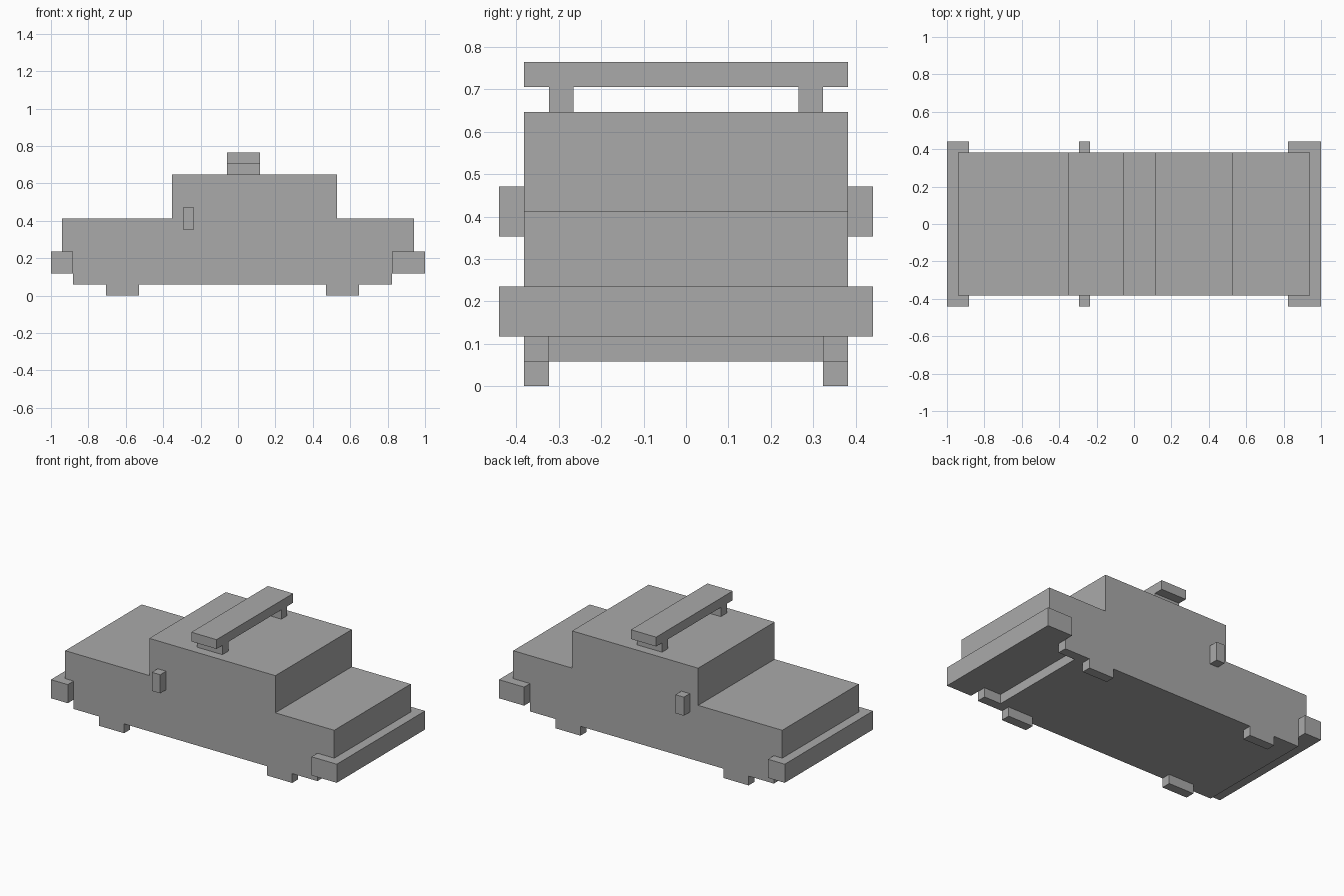
import bpy
import bmesh
from mathutils import Vector

U = 1 / 17          # one block unit
HALF = 6.5          # half width of the body in units

old = bpy.data.objects.get("Cube")
if old:
    bpy.data.objects.remove(old, do_unlink=True)

grey = bpy.data.materials.new("plain grey")
grey.use_nodes = True
colour = (0.4, 0.4, 0.4, 1)
grey.diffuse_color = colour
grey.node_tree.nodes["Principled BSDF"].inputs["Base Color"].default_value = colour


def extrude(name, profile, y0, y1):
    """Sweep an (x, z) outline from y0 to y1, all in block units."""
    bm = bmesh.new()
    face = bm.faces.new([bm.verts.new(Vector((x, y0, z)) * U) for x, z in profile])
    result = bmesh.ops.extrude_face_region(bm, geom=[face])
    verts = [g for g in result["geom"] if isinstance(g, bmesh.types.BMVert)]
    bmesh.ops.translate(bm, verts=verts, vec=(0, (y1 - y0) * U, 0))
    bmesh.ops.recalc_face_normals(bm, faces=bm.faces)
    mesh = bpy.data.meshes.new(name)
    bm.to_mesh(mesh)
    bm.free()
    mesh.materials.append(grey)
    obj = bpy.data.objects.new(name, mesh)
    bpy.context.collection.objects.link(obj)
    return obj


def block(name, x0, x1, y0, y1, z0, z1):
    return extrude(name, [(x0, z0), (x1, z0), (x1, z1), (x0, z1)], y0, y1)


def pair(name, x0, x1, y0, y1, z0, z1):
    """One block on each side of the car."""
    block("left_" + name, x0, x1, y0, y1, z0, z1)
    block("right_" + name, x0, x1, -y1, -y0, z0, z1)


# Body and cabin, with a recess under the nose
extrude("body", [(-15, 1), (12, 1), (12, 2), (14, 2), (14, 4), (16, 4), (16, 7),
                 (9, 7), (9, 11), (-6, 11), (-6, 7), (-16, 7), (-16, 4), (-15, 4)],
        -HALF, HALF)
pair("nose_skirt", 12, 14, 5.5, HALF, 1, 2)

# Bumpers
block("tail_bumper", -17, -15, -7.5, 7.5, 2, 4)
block("nose_bumper", 14, 17, -7.5, 7.5, 2, 4)

# Wheels
for end, x in (("tail", -12), ("nose", 8)):
    pair(end + "_wheel", x, x + 3, 5.5, HALF, 0, 1)

# Side knobs
pair("side_knob", -5, -4, HALF, 7.5, 6, 8)

# Roof bar on two posts
pair("roof_post", -1, 2, 4.5, 5.5, 11, 12)
block("roof_bar", -1, 2, -HALF, HALF, 12, 13)
